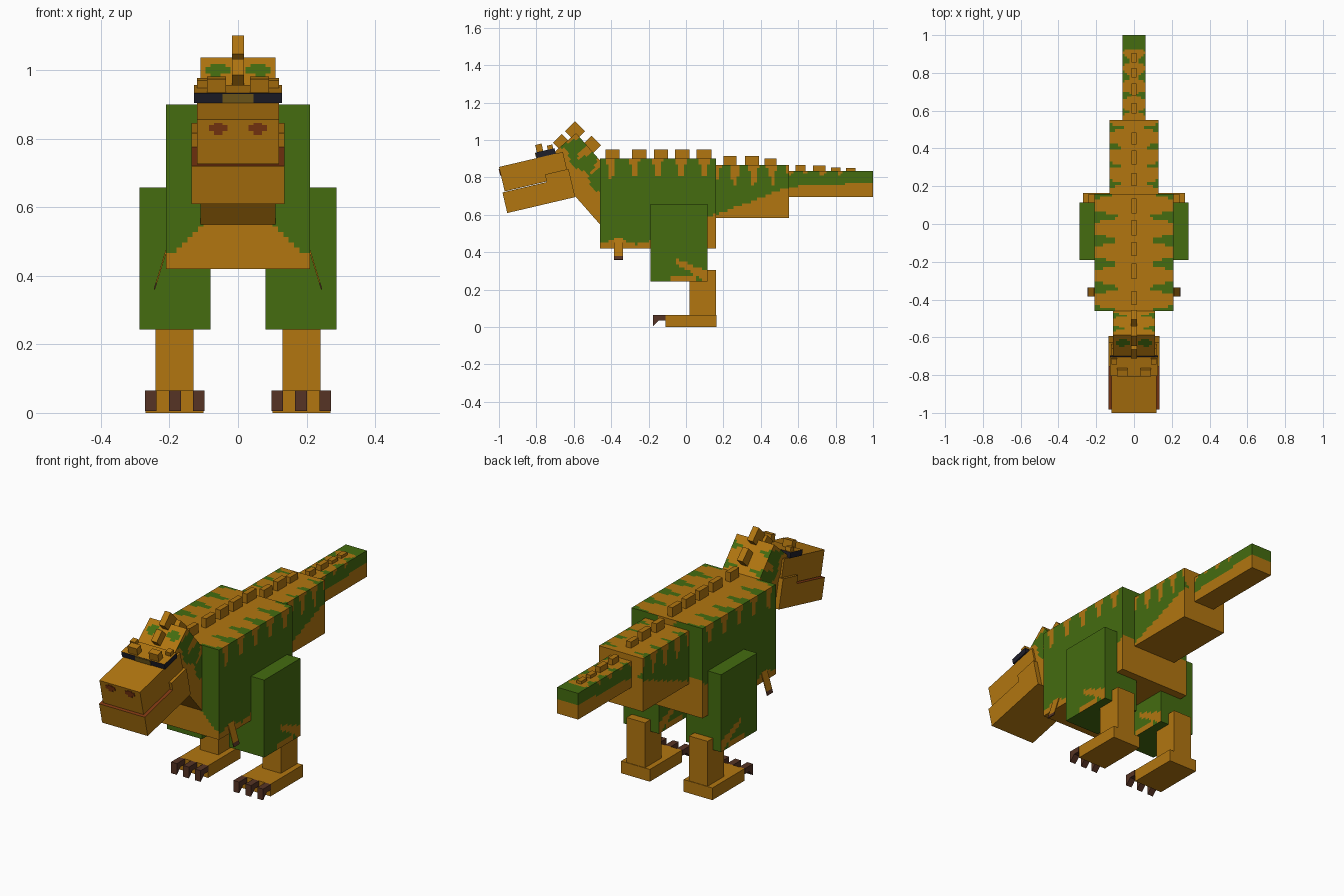
import bpy, bmesh, math
from mathutils import Vector

cube = bpy.data.objects.get("Cube")
if cube:
    bpy.data.objects.remove(cube, do_unlink=True)


def material(name, rgb):
    m = bpy.data.materials.new(name)
    m.use_nodes = True
    m.diffuse_color = (*rgb, 1)
    m.node_tree.nodes["Principled BSDF"].inputs["Base Color"].default_value = (*rgb, 1)
    return m


ORANGE, GREEN, BROWN, RED, NAVY, OLIVE = range(6)
MATS = [material("orange_hide", (.445, .181, .005)),
        material("green_hide", (.058, .150, .005)),
        material("claw_brown", (.093, .034, .018)),
        material("mouth_red", (.216, .040, .006)),
        material("eye_navy", (.013, .013, .023)),
        material("olive_bridge", (.19, .115, .012))]


def finish(name, bm, colour=ORANGE, paint=None, at=(0, 0), tilt=0):
    """Colour the faces by a rule, then place the part at (y, z)."""
    bmesh.ops.recalc_face_normals(bm, faces=bm.faces)
    for f in bm.faces:
        f.material_index = paint(f.calc_center_median(), f.normal) if paint else colour
    mesh = bpy.data.meshes.new(name)
    bm.to_mesh(mesh)
    bm.free()
    for m in MATS:
        mesh.materials.append(m)
    ob = bpy.data.objects.new(name, mesh)
    ob.location = (0, *at)
    ob.rotation_euler.x = math.radians(tilt)
    bpy.context.collection.objects.link(ob)
    return ob


def box(name, x, y, z, colour=ORANGE, paint=None, cell=0, at=(0, 0), tilt=0):
    """Box from ranges; cell cuts its faces into a grid for painting."""
    bm = bmesh.new()
    bmesh.ops.create_cube(bm, size=1)
    for v in bm.verts:
        v.co = [(a + b) / 2 + c * (b - a) for (a, b), c in zip((x, y, z), v.co)]
    if cell:
        for axis, (a, b) in enumerate((x, y, z)):
            n = max(1, round(abs(b - a) / cell))
            normal = Vector([float(i == axis) for i in range(3)])
            for k in range(1, n):
                bmesh.ops.bisect_plane(bm, geom=bm.verts[:] + bm.edges[:] + bm.faces[:],
                                       plane_co=normal * (a + (b - a) * k / n),
                                       plane_no=normal)
    return finish(name, bm, colour, paint, at, tilt)


def prism(name, x, profile, colour):
    """Side profile in (y, z) extruded across x."""
    bm = bmesh.new()
    f = bm.faces.new([bm.verts.new((x[0], *p)) for p in profile])
    ext = bmesh.ops.extrude_face_region(bm, geom=[f])
    for v in ext["geom"]:
        if isinstance(v, bmesh.types.BMVert):
            v.co.x = x[1]
    return finish(name, bm, colour)


def stripe(y, s, start, pitch, inner, reach):
    """Green tongues that widen with distance s from the spine."""
    t = abs(((y - start) / pitch) % 1 - .5) * 2
    wobble = .012 * math.sin(y * 47 + s * 30)
    return GREEN if t < (s - inner + wobble) / reach else ORANGE


# Painting rules
def body_paint(c, n):
    if n.z < -.5:
        return ORANGE
    if n.y < -.5:
        line = min(.56, max(.46, .56 - (abs(c.x) - .1) * 1.1))
        return ORANGE if c.z < line else GREEN
    belly = .455 + max(0, c.y) * 1.1 + .012 * math.sin(c.y * 30)
    if c.z < belly:
        return ORANGE
    return stripe(c.y, abs(c.x) + .90 - c.z, -.40, .125, .05, .30)


def tail_base_paint(c, n):
    if n.z < -.5 or c.z < .60 + (c.y - .16) * .385:
        return ORANGE
    return stripe(c.y, abs(c.x) + .867 - c.z, .16, .1, .05, .20)


def tail_tip_paint(c, n):
    if n.z < -.5 or c.z < .75 + (c.y - .55) * .05:
        return ORANGE
    if c.y > .93:
        return GREEN
    return stripe(c.y, abs(c.x) + .835 - c.z + max(0, c.y - .7) * .1, .55, .09, .022, .07)


def neck_paint(c, n):
    if n.y < -.5:
        spot = ((abs(c.x) - .06) / .034) ** 2 + ((c.z + .055) / .025) ** 2
        return GREEN if spot < 1 else ORANGE
    if n.z < -.5 or c.z < -.115 + .015 * math.sin(c.y * 40):
        return ORANGE
    return stripe(c.y, abs(c.x) - c.z, .0, .105, .04, .16)


def thigh_paint(c, n):
    if abs(n.x) > .5 and c.y > -.09:
        streak = abs(c.z - (.325 - c.y * .5)) < .018 + max(0, c.y) * .15 and c.y > -.05
        patch = c.z < .268 and c.y < .05
        return ORANGE if streak or patch else GREEN
    return GREEN


def top_red(c, n):
    return RED if n.z > .5 else ORANGE


def band_paint(c, n):
    return ORANGE if n.z > .5 else NAVY


# Trunk, tail and neck
box("body", (-.21, .21), (-.46, .16), (.42, .90), paint=body_paint, cell=.0156)
box("tail_base", (-.13, .13), (.16, .55), (.583, .867), paint=tail_base_paint, cell=.0156)
box("tail_tip", (-.062, .062), (.55, 1), (.695, .835), paint=tail_tip_paint, cell=.0125)
NECK = dict(at=(-.588, 1.037), tilt=-48.7)
box("neck", (-.11, .11), (0, .5), (-.226, 0), paint=neck_paint, cell=.0145, **NECK)

# Head, jaw and brow, tilted nose down
HEAD = dict(at=(-1, .856), tilt=13.2)
box("upper_head", (-.12, .12), (0, .351), (-.134, 0), **HEAD)
box("jaw", (-.135, .135), (-.013, .23), (-.25, -.137), paint=top_red, **HEAD)
box("jaw_hinge", (-.135, .135), (.23, .36), (-.25, -.095), **HEAD)
box("eye_band", (-.128, .128), (.208, .312), (0, .03), paint=band_paint, **HEAD)
box("brow_bridge", (-.045, .045), (.204, .21), (.002, .028), OLIVE, **HEAD)
for side, label in ((1, "left"), (-1, "right")):
    def span(a, b):
        return tuple(sorted((side * a, side * b)))

    box(f"{label}_brow_horn", span(.035, .09), (.215, .25), (.03, .07), **HEAD)
    box(f"{label}_brow_edge", span(.09, .12), (.275, .305), (.03, .052), **HEAD)
    box(f"{label}_nostril", span(.03, .085), (-.004, .002), (-.034, -.016), RED, **HEAD)
    box(f"{label}_nostril_fold", span(.045, .07), (-.004, .002), (-.046, -.01), RED, **HEAD)

    # Legs and clawed feet
    box(f"{label}_thigh", span(.08, .288), (-.19, .115), (.243, .657),
        paint=thigh_paint, cell=.0156)
    box(f"{label}_shin", span(.13, .24), (.02, .16), (.06, .305))
    box(f"{label}_foot", span(.10, .27), (-.11, .163), (0, .065))
    for i, x in enumerate((.097, .167, .238)):
        prism(f"{label}_claw_{i + 1}", span(x, x + .034),
              [(-.11, .065), (-.177, .065), (-.177, .005), (-.145, .036), (-.11, .036)], BROWN)

    # Thin arm splayed away from the chest
    arm = box(f"{label}_arm", (-.002, .002), (-.385, -.337), (-.12, 0), cell=.02,
              paint=lambda c, n: BROWN if c.z < -.1 else ORANGE, at=(0, .475))
    arm.location.x = side * .209
    arm.rotation_euler.y = -side * math.radians(17)

# Spine plates: start, end, base, top
PLATES = [(-.43, -.355, .89, .95), (-.29, -.21, .89, .95), (-.17, -.095, .89, .95),
          (-.06, .02, .89, .95), (.055, .135, .89, .95), (.20, .27, .86, .915),
          (.315, .39, .86, .915), (.42, .485, .86, .90), (.585, .64, .83, .867),
          (.68, .745, .83, .865), (.775, .825, .83, .852), (.855, .905, .83, .85)]
for i, (a, b, low, high) in enumerate(PLATES):
    box(f"spine_plate_{i + 1}", (-.014, .014), (a, b), (low, high))

# Diamond crest on the neck
for i, (y, z, r) in enumerate(((-.593, 1.047, .038), (-.505, .972, .036), (-.665, .985, .033))):
    box(f"crest_{i + 1}", (-.017, .017), (-r, r), (-r, r), at=(y, z), tilt=45)
